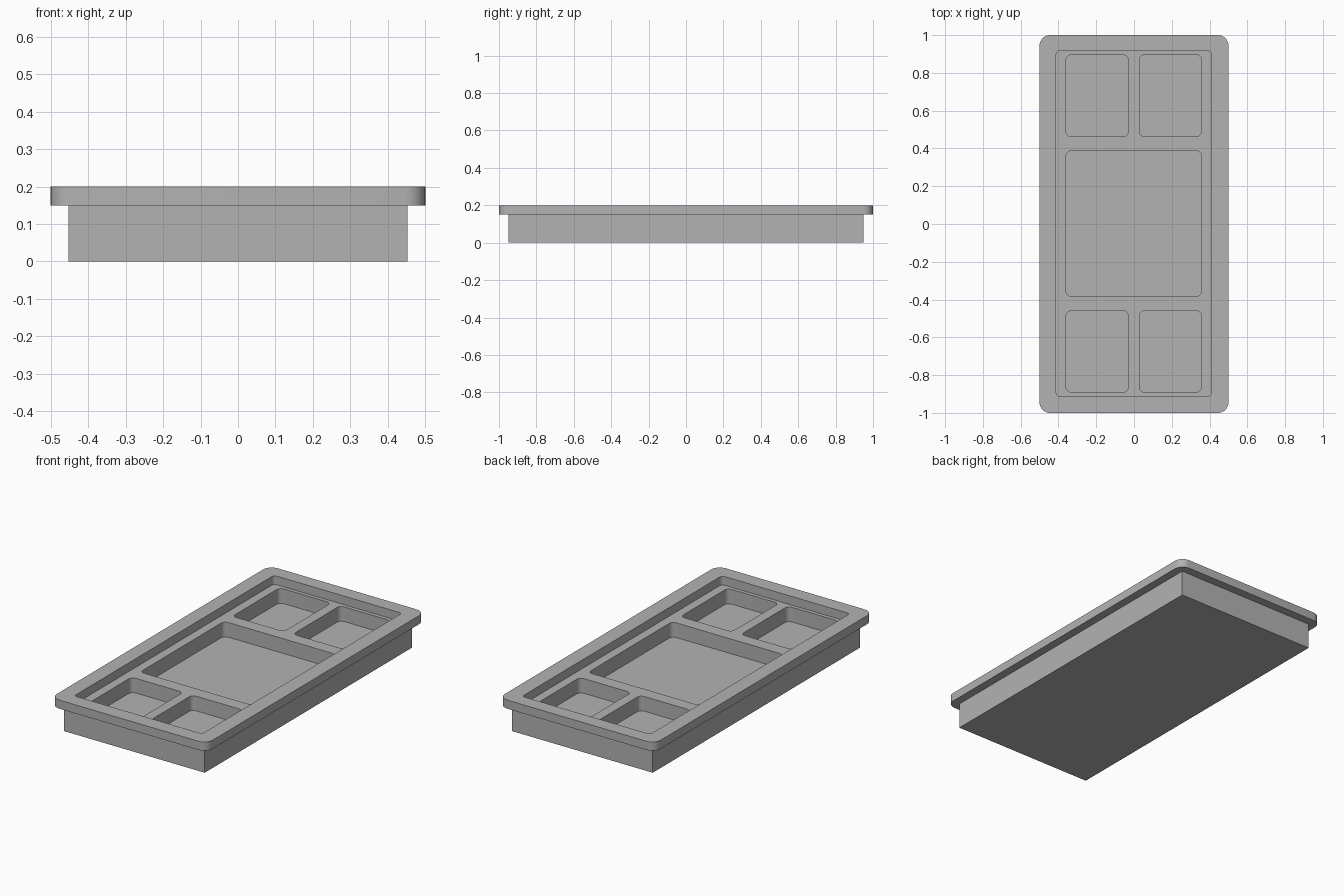
import bpy, bmesh, math

if "Cube" in bpy.data.objects:
    bpy.data.objects.remove(bpy.data.objects["Cube"])

grey = bpy.data.materials.new("plain grey")
grey.diffuse_color = (0.45, 0.45, 0.45, 1)
grey.use_nodes = True
grey.node_tree.nodes["Principled BSDF"].inputs["Base Color"].default_value = grey.diffuse_color


def slab(name, x0, x1, y0, y1, z0, z1, r=0.0, steps=8):
    """Upright prism with optionally rounded vertical corners."""
    pts = []
    if r:
        corners = [(x1 - r, y1 - r), (x0 + r, y1 - r), (x0 + r, y0 + r), (x1 - r, y0 + r)]
        for i, (cx, cy) in enumerate(corners):
            for k in range(steps + 1):
                a = math.pi / 2 * (i + k / steps)
                pts.append((cx + r * math.cos(a), cy + r * math.sin(a)))
    else:
        pts = [(x1, y1), (x0, y1), (x0, y0), (x1, y0)]
    bm = bmesh.new()
    face = bm.faces.new([bm.verts.new((x, y, z0)) for x, y in pts])
    top = bmesh.ops.extrude_face_region(bm, geom=[face])["geom"]
    for v in top:
        if isinstance(v, bmesh.types.BMVert):
            v.co.z = z1
    bmesh.ops.recalc_face_normals(bm, faces=bm.faces)
    mesh = bpy.data.meshes.new(name)
    bm.to_mesh(mesh)
    bm.free()
    mesh.materials.append(grey)
    obj = bpy.data.objects.new(name, mesh)
    bpy.context.collection.objects.link(obj)
    return obj


def finish(obj, cutters):
    """Cut the recesses, apply them and smooth the rounded corners."""
    bpy.ops.object.select_all(action='DESELECT')
    obj.select_set(True)
    bpy.context.view_layer.objects.active = obj
    for c in cutters:
        mod = obj.modifiers.new("cut", 'BOOLEAN')
        mod.operation, mod.solver, mod.object = 'DIFFERENCE', 'EXACT', c
        bpy.ops.object.modifier_apply(modifier=mod.name)
        bpy.data.objects.remove(c)
    bpy.ops.object.shade_smooth_by_angle(angle=math.radians(30))


RIM_Z, TOP_Z, FLOOR_Z = 0.15, 0.2, 0.065

# Tray body with one large and four small compartments
body = slab("tray_body", -0.452, 0.452, -0.95, 0.95, 0, RIM_Z)
pockets = [slab("cutter", -0.36, 0.357, -0.383, 0.387, FLOOR_Z, 0.3, 0.028)]
for y0, y1 in ((0.463, 0.895), (-0.89, -0.46)):
    for x0, x1 in ((-0.36, -0.03), (0.028, 0.357)):
        pockets.append(slab("cutter", x0, x1, y0, y1, FLOOR_Z, 0.3, 0.028))
finish(body, pockets)

# Overhanging rim around the recessed deck
rim = slab("tray_rim", -0.5, 0.5, -1, 1, RIM_Z, TOP_Z, 0.055)
finish(rim, [slab("cutter", -0.412, 0.409, -0.912, 0.917, 0.1, 0.3, 0.02)])
